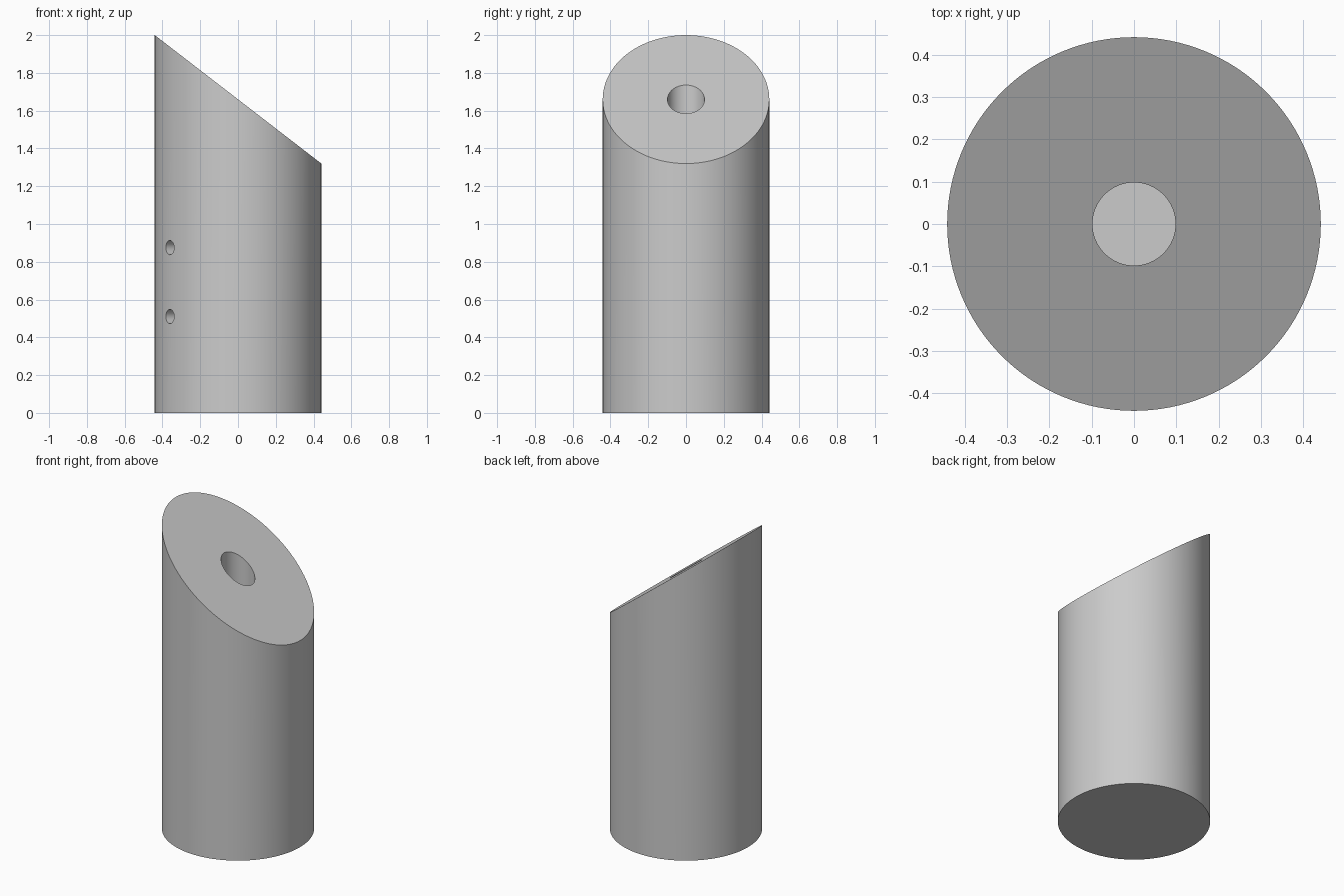
import bpy
import math
from mathutils import Vector

old = bpy.data.objects.get("Cube")
if old:
    bpy.data.objects.remove(old, do_unlink=True)

RADIUS, BORE, PIN = 0.441, 0.098, 0.038
LOW, HIGH = 1.32, 2.0

grey = bpy.data.materials.new("plain_grey")
grey.use_nodes = True
colour = (0.6, 0.6, 0.6, 1)
grey.diffuse_color = colour
grey.node_tree.nodes["Principled BSDF"].inputs["Base Color"].default_value = colour


def cylinder(name, radius, start, end, sides):
    """Cylinder running between two points."""
    a, b = Vector(start), Vector(end)
    axis = b - a
    turn = Vector((0, 0, 1)).rotation_difference(axis)
    bpy.ops.mesh.primitive_cylinder_add(
        vertices=sides, radius=radius, depth=axis.length,
        location=(a + b) / 2, rotation=turn.to_euler())
    obj = bpy.context.object
    obj.name = name
    obj.data.materials.append(grey)
    return obj


# Round post whose top is sheared into a slope falling towards +x
post = cylinder("slanted_post", RADIUS, (0, 0, 0), (0, 0, HIGH), 128)
for v in post.data.vertices:
    if v.co.z > 0:
        t = (v.co.x + RADIUS) / (2 * RADIUS)
        v.co.z += t * (LOW - HIGH)

# Blind central bore and two radial pin holes that meet it
cutters = [cylinder("bore_cutter", BORE, (0, 0, 0.3), (0, 0, 2.2), 64)]
angle = math.radians(215)
side = Vector((math.cos(angle), math.sin(angle), 0))
for label, z in (("lower", 0.51), ("upper", 0.875)):
    up = Vector((0, 0, z))
    cutters.append(cylinder(label + "_pin_cutter", PIN, up, up + side * 0.6, 32))

for cutter in cutters:
    mod = post.modifiers.new(cutter.name, 'BOOLEAN')
    mod.operation = 'DIFFERENCE'
    mod.solver = 'EXACT'
    mod.object = cutter

# Apply the cuts, then discard the cutters
bpy.ops.object.select_all(action='DESELECT')
post.select_set(True)
bpy.context.view_layer.objects.active = post
for cutter in cutters:
    bpy.ops.object.modifier_apply(modifier=cutter.name)
    bpy.data.objects.remove(cutter, do_unlink=True)
bpy.ops.object.shade_smooth_by_angle(angle=math.radians(30))
